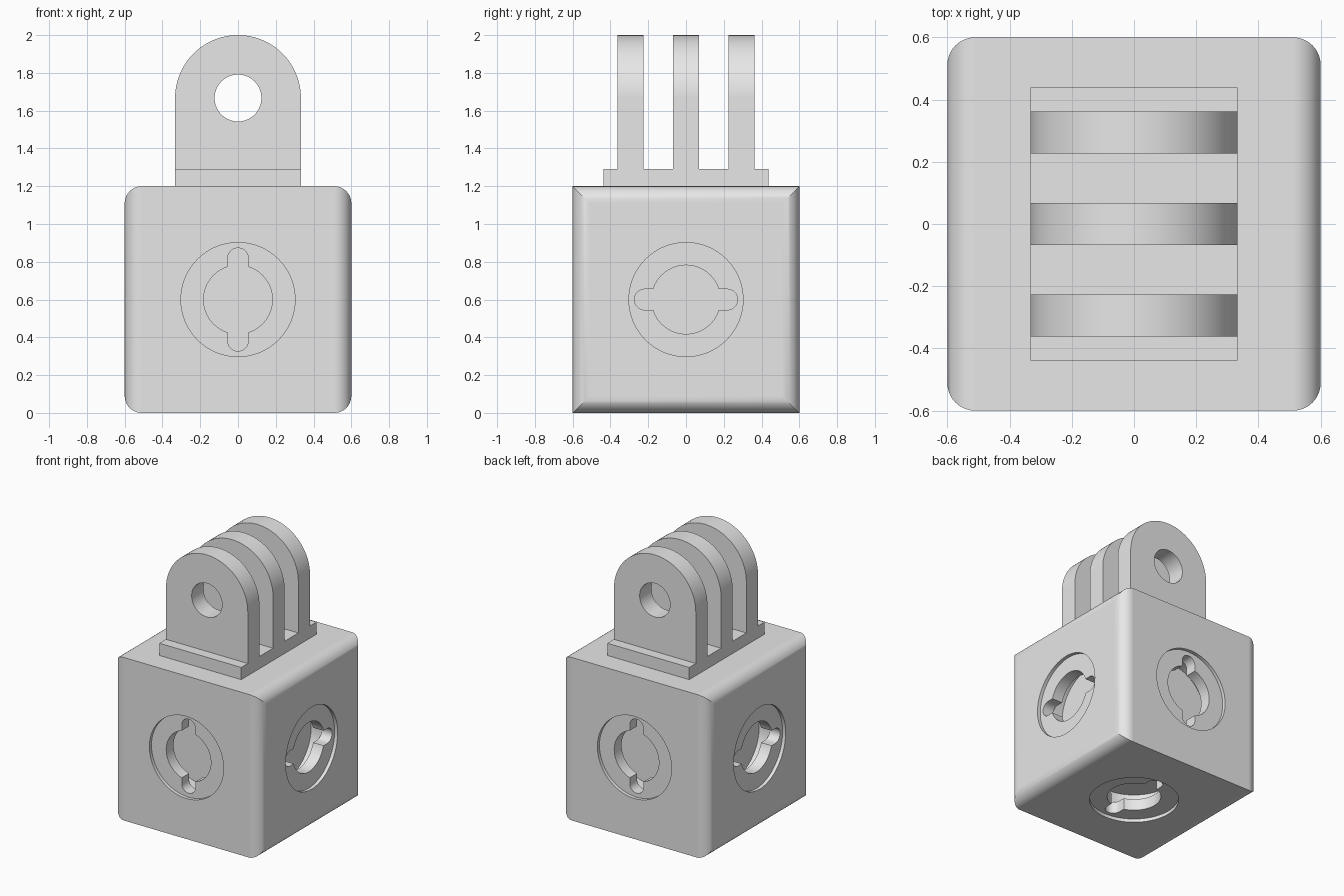
import bpy, bmesh
from math import sin, cos, pi, asin, radians
from mathutils import Vector

old = bpy.data.objects.get("Cube")
if old:
    bpy.data.objects.remove(old, do_unlink=True)

X, Y, Z = Vector((1, 0, 0)), Vector((0, 1, 0)), Vector((0, 0, 1))
HALF = 0.6                       # half the cube's width
MID = Vector((0, 0, HALF))       # cube centre

grey = bpy.data.materials.new("light_grey")
grey.use_nodes = True
grey.diffuse_color = (0.8, 0.8, 0.8, 1)
grey.node_tree.nodes["Principled BSDF"].inputs["Base Color"].default_value = (0.8, 0.8, 0.8, 1)


def arc(radius, start, end, steps, cx=0, cy=0):
    return [(cx + radius * cos(start + (end - start) * i / steps),
             cy + radius * sin(start + (end - start) * i / steps)) for i in range(steps + 1)]


def circle(radius, cx=0, cy=0):
    return arc(radius, 0, 2 * pi, 64, cx, cy)[:-1]


def prism(bm, outline, origin, u, v, n, near, far):
    """Extrude a flat outline in the u-v plane from near to far along n."""
    rings = [[bm.verts.new(origin + u * a + v * b + n * d) for a, b in outline]
             for d in (near, far)]
    faces = [bm.faces.new(rings[0]), bm.faces.new(rings[1][::-1])]
    for i in range(len(outline)):
        j = (i + 1) % len(outline)
        faces.append(bm.faces.new((rings[0][j], rings[0][i], rings[1][i], rings[1][j])))
    bmesh.ops.recalc_face_normals(bm, faces=faces)


def make_object(name, bm):
    mesh = bpy.data.meshes.new(name)
    bm.to_mesh(mesh)
    bm.free()
    mesh.materials.append(grey)
    obj = bpy.data.objects.new(name, mesh)
    bpy.context.scene.collection.objects.link(obj)
    return obj


def boolean(obj, cutter, operation):
    """Apply one boolean and discard the cutter."""
    mod = obj.modifiers.new("cut", "BOOLEAN")
    mod.object, mod.operation, mod.solver = cutter, operation, "EXACT"
    graph = bpy.context.evaluated_depsgraph_get()
    mesh = bpy.data.meshes.new_from_object(obj.evaluated_get(graph))
    obj.modifiers.clear()
    obj.data = mesh
    bpy.data.objects.remove(cutter, do_unlink=True)


def finish(obj):
    bpy.ops.object.select_all(action="DESELECT")
    obj.select_set(True)
    bpy.context.view_layer.objects.active = obj
    bpy.ops.object.shade_smooth_by_angle(angle=radians(30))
    mod = obj.modifiers.new("flat_normals", "WEIGHTED_NORMAL")
    mod.keep_sharp = True


# Cube body: only the edges around the two side faces are rounded
bm = bmesh.new()
bmesh.ops.create_cube(bm, size=2 * HALF)
bmesh.ops.translate(bm, verts=bm.verts, vec=MID)
side_edges = [e for e in bm.edges if abs(e.verts[0].co.x - e.verts[1].co.x) < 0.01]
bmesh.ops.bevel(bm, geom=side_edges, offset=0.09, segments=10, profile=0.5, affect="EDGES")
body = make_object("cube_body", bm)

# Keyhole outline: a circle with two rounded lobes along u
R, W, LOBE = 0.182, 0.055, 0.218
a = asin(W / R)
half = arc(W, -pi / 2, pi / 2, 16, LOBE) + arc(R, a, pi - a, 28)
keyhole = half + [(-p, -q) for p, q in half]

# Twist-lock sockets on five faces: outward normal and lobe direction
SOCKETS = [(-Y, Z), (Y, Z), (X, Y), (-X, Y), (-Z, Y)]
LAYERS = [("recess", circle(0.302), -0.1, 0.025),
          ("keyhole", keyhole, -0.1, 0.14),
          ("cavity", circle(0.28), 0.11, 0.2)]
for name, outline, near, far in LAYERS:
    bm = bmesh.new()
    for n, u in SOCKETS:
        prism(bm, outline, MID + n * HALF, u, n.cross(u), -n, near, far)
    boolean(body, make_object(name + "_cutter", bm), "DIFFERENCE")
finish(body)

# Mount: base plate with three fingers, as a comb seen from the side
BASE, TOP = 1.29, 2.1
comb = [(-0.438, 1.2), (0.438, 1.2), (0.438, BASE)]
for centre in (0.294, 0, -0.294):
    lo, hi = centre - 0.068, centre + 0.068
    comb += [(hi, BASE), (hi, TOP), (lo, TOP), (lo, BASE)]
comb.append((-0.438, BASE))
bm = bmesh.new()
prism(bm, comb, Vector(), Y, Z, X, -0.5, 0.5)
mount = make_object("finger_mount", bm)

# Round the finger tops with an arch, then drill the pin hole
AXIS, ARCH = 1.667, 0.333
bm = bmesh.new()
prism(bm, arc(ARCH, 0, pi, 48, 0, AXIS) + [(-ARCH, 1), (ARCH, 1)], Vector(), X, Z, Y, -0.6, 0.6)
boolean(mount, make_object("arch_cutter", bm), "INTERSECT")
bm = bmesh.new()
prism(bm, circle(0.124, 0, AXIS), Vector(), X, Z, Y, -0.7, 0.7)
boolean(mount, make_object("pin_hole_cutter", bm), "DIFFERENCE")
finish(mount)
